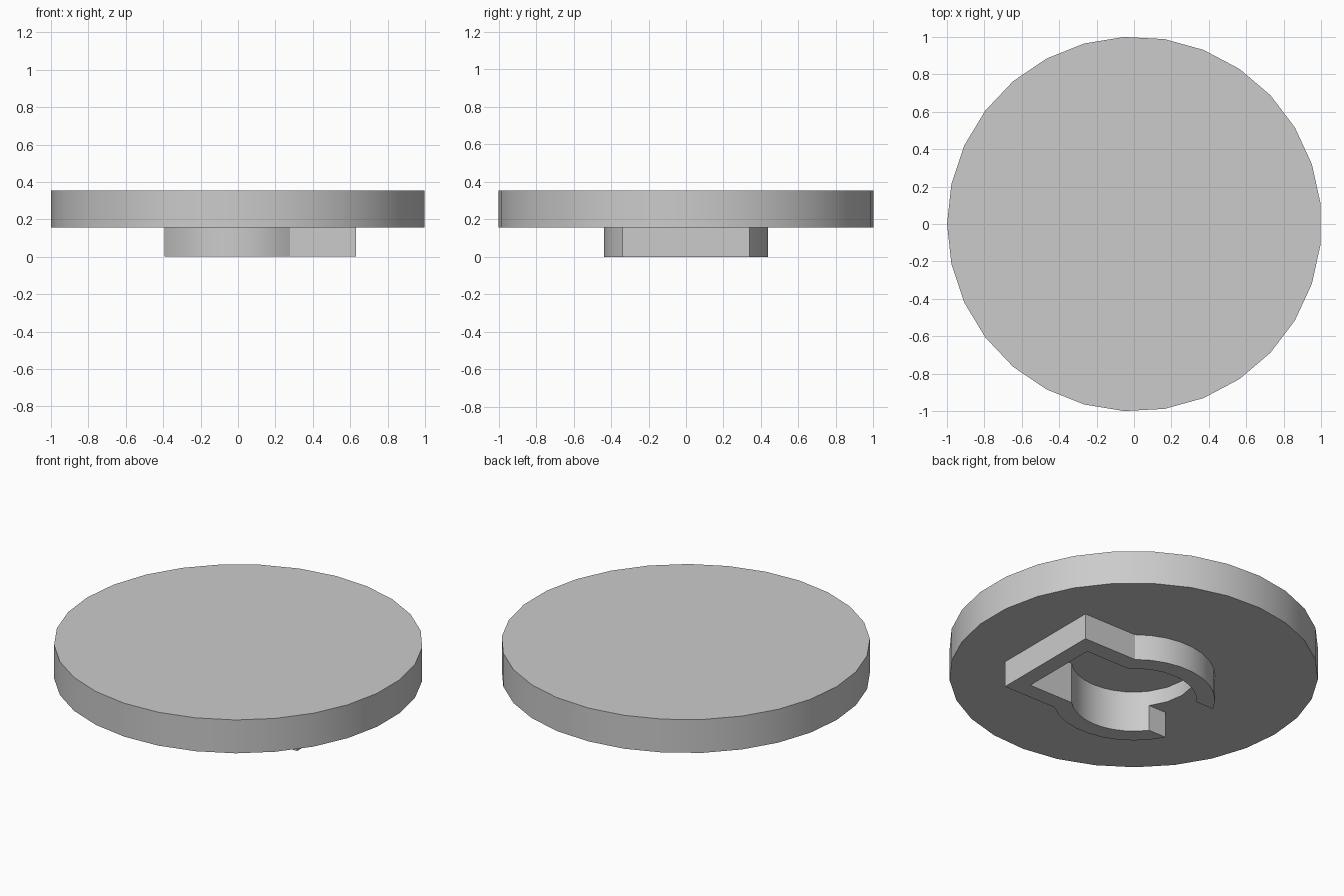
import bpy, bmesh
from math import asin, cos, sin, pi, radians

if "Cube" in bpy.data.objects:
    bpy.data.objects.remove(bpy.data.objects["Cube"], do_unlink=True)

grey = bpy.data.materials.new("light grey")
grey.use_nodes = True
colour = (0.6, 0.6, 0.6, 1)
grey.diffuse_color = colour
grey.node_tree.nodes["Principled BSDF"].inputs["Base Color"].default_value = colour

SIDES = 29
UNDERSIDE, TOP, POCKET_TOP = 0.155, 0.355, 0.245
GAP = 0.2


def arc(radius, start, end, steps):
    angles = [start + (end - start) * i / steps for i in range(steps + 1)]
    return [(radius * cos(a), radius * sin(a)) for a in angles]


def prism(name, outline, bottom, top):
    """Extrude a closed outline between two heights."""
    mesh = bpy.data.meshes.new(name)
    bm = bmesh.new()
    face = bm.faces.new([bm.verts.new((x, y, bottom)) for x, y in outline])
    new = bmesh.ops.extrude_face_region(bm, geom=[face])["geom"]
    verts = [v for v in new if isinstance(v, bmesh.types.BMVert)]
    bmesh.ops.translate(bm, verts=verts, vec=(0, 0, top - bottom))
    bmesh.ops.recalc_face_normals(bm, faces=bm.faces)
    bm.to_mesh(mesh)
    bm.free()
    mesh.materials.append(grey)
    obj = bpy.data.objects.new(name, mesh)
    bpy.context.collection.objects.link(obj)
    return obj


def half_outline(radius, half_width, end_x, steps):
    """Arc from the gap to the square end, on the +y side."""
    curve = arc(radius, pi - asin(GAP / radius), asin(half_width / radius), steps)
    return curve + [(end_x, half_width)]


def mirrored(points):
    return [(x, -y) for x, y in reversed(points)]


# Clip wall: a ring open on one side with a square end on the other
outer = half_outline(0.44, 0.34, 0.63, 9)
inner = half_outline(0.34, 0.24, 0.533, 9)
outer += mirrored(outer)
inner += mirrored(inner)
wall = prism("clip_wall", outer + inner[::-1], 0, UNDERSIDE)

# Round plate
rim = arc(1.0015, pi, pi - 2 * pi, SIDES)[:-1]
plate = prism("round_plate", [(x + 0.002, y) for x, y in rim], UNDERSIDE, TOP)

# Pocket sunk into the underside, following the inside of the wall
back = pi - asin(GAP / 0.34)
closing = arc(0.34, -back, back - 2 * pi, 4)[1:-1]
cutter = prism("pocket_cutter", inner + closing, -0.1, POCKET_TOP)
cutter.hide_render = True

cut = plate.modifiers.new("pocket", "BOOLEAN")
cut.operation = "DIFFERENCE"
cut.solver = "EXACT"
cut.object = cutter
bpy.ops.object.select_all(action="DESELECT")
bpy.context.view_layer.objects.active = plate
plate.select_set(True)
bpy.ops.object.modifier_apply(modifier=cut.name)
bpy.data.objects.remove(cutter, do_unlink=True)

# Smooth the curved sides, keep the corners sharp
wall.select_set(True)
bpy.ops.object.shade_smooth_by_angle(angle=radians(30))
